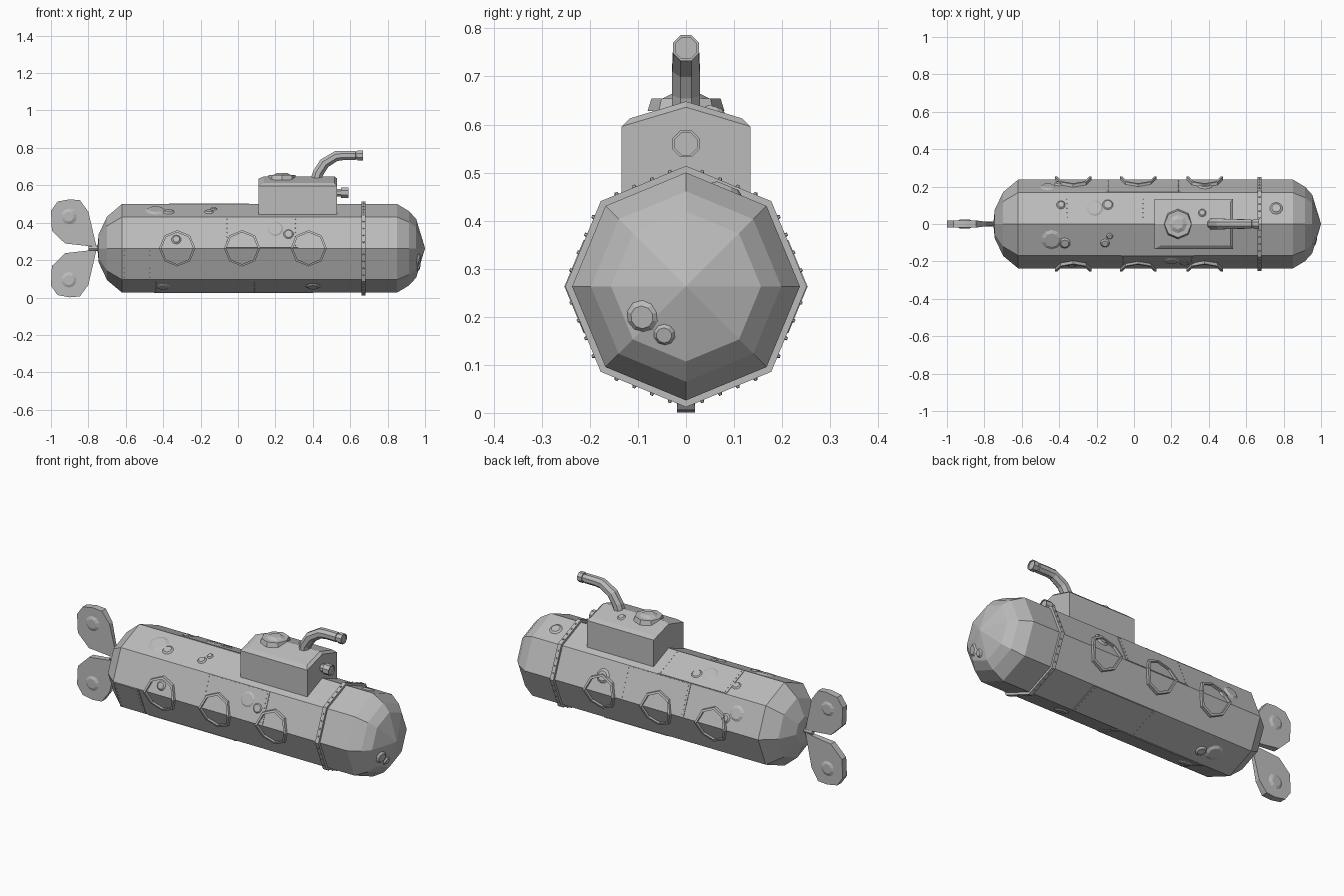
import bpy, bmesh, math
from math import sin, cos, pi, tan
from mathutils import Matrix, Vector

cube = bpy.data.objects.get("Cube")
if cube:
    bpy.data.objects.remove(cube)

GREY = (0.5, 0.5, 0.5, 1)
mat = bpy.data.materials.new("hull grey")
mat.use_nodes = True
mat.diffuse_color = GREY
bsdf = mat.node_tree.nodes["Principled BSDF"]
bsdf.inputs["Base Color"].default_value = GREY
bsdf.inputs["Roughness"].default_value = 0.8

ZC = 0.263                        # hull axis height
R = 0.237                         # hull corner radius
APOTHEM = R * cos(pi / 8)
HALF = R * sin(pi / 8)


def finish(bm, name):
    bmesh.ops.remove_doubles(bm, verts=bm.verts, dist=0.0002)
    bmesh.ops.recalc_face_normals(bm, faces=bm.faces)
    me = bpy.data.meshes.new(name)
    bm.to_mesh(me)
    bm.free()
    me.materials.append(mat)
    ob = bpy.data.objects.new(name, me)
    bpy.context.collection.objects.link(ob)
    return ob


def skin(name, loops, caps=True):
    """Bridge equal-length loops of points into a solid."""
    bm = bmesh.new()
    rows = [[bm.verts.new(p) for p in loop] for loop in loops]
    n = len(rows[0])
    for a, b in zip(rows, rows[1:]):
        for i in range(n):
            j = (i + 1) % n
            bm.faces.new((a[i], a[j], b[j], b[i]))
    if caps:
        bm.faces.new(rows[0])
        bm.faces.new(rows[-1])
    bmesh.ops.dissolve_degenerate(bm, edges=bm.edges, dist=0.0002)
    return finish(bm, name)


def lathe(name, profile, z=ZC, n=8, caps=False, turn=0):
    """Revolve (x, radius) pairs about a lengthwise axis."""
    angles = [2 * pi * i / n + turn for i in range(n)]
    return skin(name, [[(x, r * cos(a), z + r * sin(a)) for a in angles]
                       for x, r in profile], caps)


def face_frame(k, x, v, lift=0.0):
    """Frame on hull side k (counted from +y upwards), z axis outward."""
    a = pi / 8 + k * pi / 4
    c, s = cos(a), sin(a)
    t, n = Vector((0, s, -c)), Vector((0, c, s))
    m = Matrix((Vector((1, 0, 0)), t, n)).transposed().to_4x4()
    m.translation = Vector((x, 0, ZC)) + n * (APOTHEM + lift) + t * v
    return m


def add_dome(bm, m, r, h, top=0.6, n=10):
    bmesh.ops.create_cone(bm, cap_ends=True, segments=n, radius1=r,
                          radius2=r * top, depth=h, matrix=m)


# Hull with faceted nose and stern
lathe("hull", [(-0.752, 0), (-0.745, 0.075), (-0.70, 0.17), (-0.62, R),
               (0.85, R), (0.915, 0.198), (0.953, 0.156), (1.0, 0)])

# Raised band
lathe("hull_band", [(0.66, 0.23), (0.66, 0.251), (0.682, 0.251), (0.682, 0.23)])
bm = bmesh.new()
for k in range(8):
    for v in (-0.06, -0.02, 0.02, 0.06):
        add_dome(bm, face_frame(k, 0.671, v, 0.015), 0.005, 0.006, n=6)
finish(bm, "band_rivets")

# Conning tower with a shallow gabled roof
def tower_loop(x0, x1, y, z, ridge):
    return [(x0, -y, z), (x0, 0, ridge), (x0, y, z),
            (x1, y, z), (x1, 0, ridge), (x1, -y, z)]

skin("tower", [tower_loop(0.11, 0.53, 0.134, 0.40, 0.40),
               tower_loop(0.11, 0.53, 0.134, 0.596, 0.636),
               tower_loop(0.14, 0.515, 0.116, 0.613, 0.648),
               tower_loop(0.14, 0.515, 0, 0.648, 0.648)], caps=False)

# Hatch on the roof
bm = bmesh.new()
add_dome(bm, Matrix.Translation((0.235, 0, 0.641)), 0.08, 0.026, top=0.9, n=8)
add_dome(bm, Matrix.Translation((0.235, 0, 0.658)), 0.055, 0.014, top=0.5, n=8)
finish(bm, "hatch")

# Lamp on the tower front
lathe("lamp", [(0.52, 0.022), (0.55, 0.022), (0.55, 0.03), (0.59, 0.03),
               (0.59, 0.025), (0.584, 0.025)], z=0.56, caps=True, turn=pi / 8)

# Periscope: x, z, radius and heading of each section
loops = []
for x, z, r, deg in [(0.415, 0.62, 0.031, 80), (0.428, 0.665, 0.031, 68),
                     (0.462, 0.718, 0.031, 48), (0.525, 0.756, 0.029, 15),
                     (0.56, 0.759, 0.027, 0), (0.628, 0.759, 0.027, 0),
                     (0.63, 0.759, 0.023, 0), (0.64, 0.759, 0.023, 0),
                     (0.64, 0.759, 0.029, 0), (0.667, 0.759, 0.029, 0),
                     (0.667, 0.759, 0.024, 0), (0.661, 0.759, 0.024, 0)]:
    th = math.radians(deg)
    ring = []
    for i in range(8):
        a = pi / 8 + i * pi / 4
        ring.append((x - r * sin(a) * sin(th), r * cos(a), z + r * sin(a) * cos(th)))
    loops.append(ring)
skin("periscope", loops)

# Porthole rims folded over the side edge of the hull
for side, label in ((1, "left"), (-1, "right")):
    for i, px in enumerate((-0.325, 0.022, 0.378)):
        loops = []
        for r, lift in ((0.097, -0.01), (0.097, 0.016), (0.085, 0.016), (0.085, -0.01)):
            ring = []
            for j in range(8):
                dx, dz = r * cos(j * pi / 4), r * sin(j * pi / 4)
                y = R - abs(dz) * tan(pi / 8) + lift
                ring.append((px + dx, side * y, ZC + dz))
            loops.append(ring)
        skin(f"porthole_{label}_{i + 1}", loops, caps=False)

# Propeller shaft and two mirrored blades
lathe("propeller_shaft", [(-0.80, 0.014), (-0.74, 0.014)], caps=True)
outline = [(-0.757, 0.01), (-0.80, 0.012), (-0.925, 0.026), (-0.995, 0.095),
           (-1.0, 0.20), (-0.965, 0.25), (-0.90, 0.262), (-0.845, 0.257),
           (-0.80, 0.195)]
for sign, label in ((1, "upper"), (-1, "lower")):
    def blade_side(y):
        return [(x, y * min(1, (-x - 0.70) / 0.14), ZC + sign * h) for x, h in outline]
    skin(f"propeller_blade_{label}", [blade_side(-0.019), blade_side(0.019)])
    bm = bmesh.new()
    for side in (-1, 1):
        m = Matrix.Translation((-0.905, side * 0.02, ZC + sign * 0.17))
        add_dome(bm, m @ Matrix.Rotation(-side * pi / 2, 4, "X"), 0.045, 0.008)
    finish(bm, f"blade_growth_{label}")

# Thin riveted plates: hull side, start, end
for k, x0, x1 in ((3, -0.07, 0.32), (1, -0.37, 0.06), (4, -0.62, -0.46),
                  (0, -0.15, 0.25), (5, -0.45, 0.1), (6, 0.0, 0.4)):
    w = HALF * 0.97
    bm = bmesh.new()
    m = face_frame(k, (x0 + x1) / 2, 0, 0.001)
    bmesh.ops.create_cube(bm, size=1,
                          matrix=m @ Matrix.Diagonal((x1 - x0, 2 * w, 0.004, 1)))
    finish(bm, f"hull_plate_{k}")
    bm = bmesh.new()
    for x in (x0 + 0.012, x1 - 0.012):
        for i in range(7):
            add_dome(bm, face_frame(k, x, (i - 3) * w * 0.29, 0.004), 0.003, 0.004, n=6)
    finish(bm, f"plate_rivets_{k}")

# Low crusty growths: hull side, x, offset across the side, radius
bm = bmesh.new()
for k, x, v, r in ((2, -0.44, 0.0, 0.065), (2, -0.37, -0.02, 0.035), (2, -0.155, -0.02, 0.028),
                   (2, -0.13, 0.02, 0.02), (1, -0.21, 0.0, 0.06), (1, -0.14, 0.02, 0.038),
                   (1, -0.39, 0.02, 0.028), (3, 0.2, 0.02, 0.055), (3, 0.27, -0.01, 0.035),
                   (3, -0.33, -0.04, 0.03), (0, -0.46, -0.01, 0.05), (0, 0.38, 0.0, 0.045),
                   (0, -0.4, 0.03, 0.03), (5, 0.4, 0.0, 0.045), (5, -0.4, 0.0, 0.05),
                   (6, -0.45, 0.0, 0.055), (6, -0.38, 0.02, 0.035), (1, 0.76, 0.0, 0.04)):
    add_dome(bm, face_frame(k, x, v, 0.002), r, 0.012)
# Growths on the roof and the nose
add_dome(bm, Matrix.Translation((0.365, 0.06, 0.632)) @ Matrix.Rotation(-0.29, 4, "X"),
         0.025, 0.01)
nose = Vector((0.953, -0.085, -0.07)).normalized()
for y, z, r in ((-0.09, 0.20, 0.04), (-0.045, 0.163, 0.027)):
    d = math.hypot(y, z - ZC)
    out = Vector((0.95, y / d * 0.28, (z - ZC) / d * 0.28))
    m = out.to_track_quat("Z", "Y").to_matrix().to_4x4()
    m.translation = Vector((1.0 - 0.047 * d / 0.15, y, z))
    add_dome(bm, m, r, 0.014)
finish(bm, "growths")
